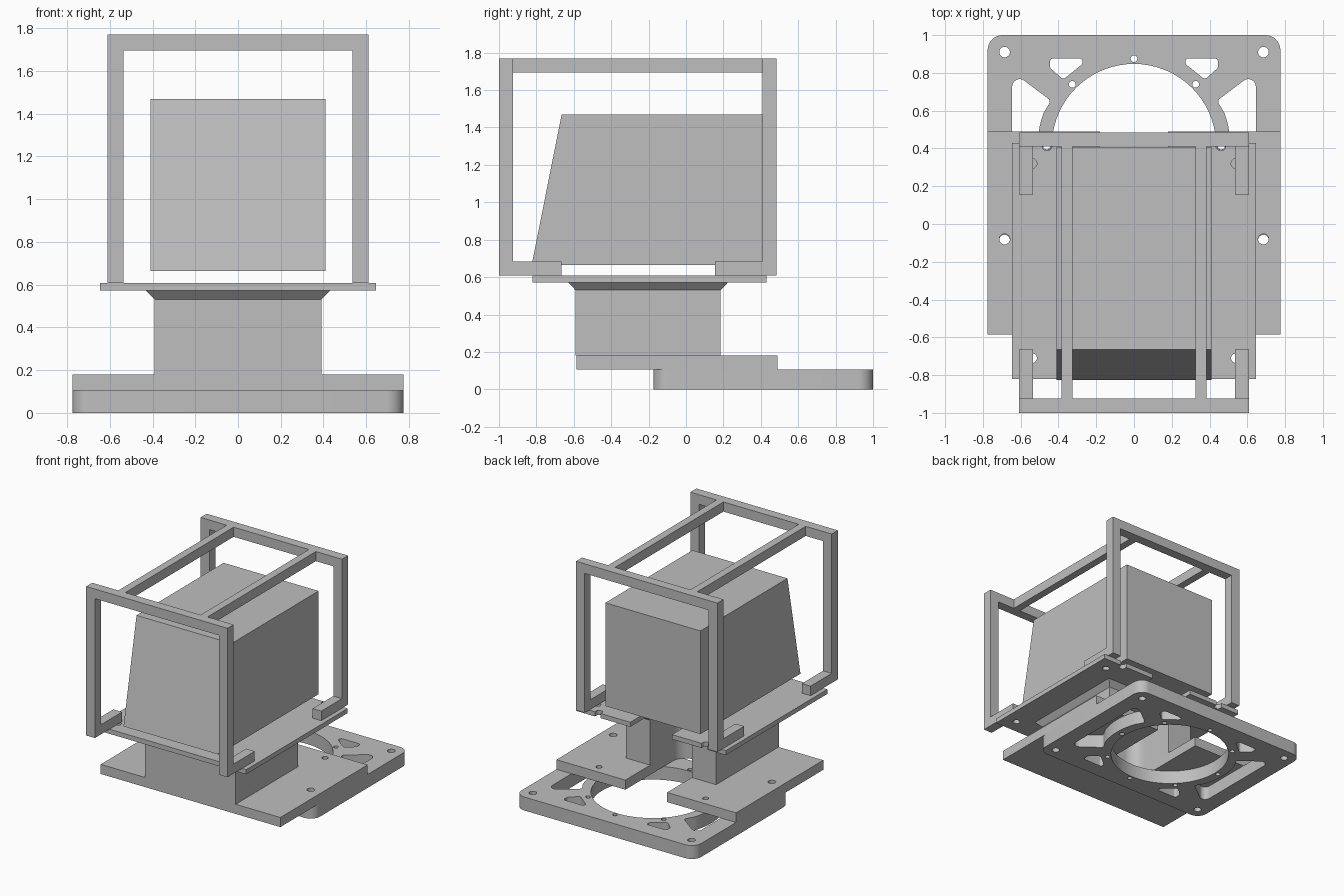
import bpy
import bmesh
import math
from mathutils import Vector

cube = bpy.data.objects.get("Cube")
if cube:
    bpy.data.objects.remove(cube, do_unlink=True)

grey = bpy.data.materials.new("plain grey")
grey.use_nodes = True
colour = (0.52, 0.52, 0.52, 1)
grey.diffuse_color = colour
grey.node_tree.nodes["Principled BSDF"].inputs["Base Color"].default_value = colour

parts = []
SLOT, SLOT_END = 0.18, -0.2       # cable slot shared by the stacked parts
CY = 0.4125                       # centre of the base plate


def finish(name, bm):
    bmesh.ops.remove_doubles(bm, verts=bm.verts, dist=1e-5)
    bmesh.ops.recalc_face_normals(bm, faces=bm.faces)
    mesh = bpy.data.meshes.new(name)
    bm.to_mesh(mesh)
    bm.free()
    mesh.materials.clear()
    mesh.materials.append(grey)
    obj = bpy.data.objects.new(name, mesh)
    bpy.context.collection.objects.link(obj)
    parts.append(obj)
    return obj


def rounded(corners, steps=8):
    """Polygon from (x, y[, radius]) corners with true arc fillets."""
    out = []
    n = len(corners)
    for i, c in enumerate(corners):
        p = Vector(c[:2])
        if len(c) < 3:
            out.append(p)
            continue
        a = (Vector(corners[i - 1][:2]) - p).normalized()
        b = (Vector(corners[(i + 1) % n][:2]) - p).normalized()
        half = a.angle(b) / 2
        reach, w = c[2] / math.tan(half), math.sin(half)
        start, end = p + a * reach, p + b * reach
        for k in range(steps + 1):
            t = k / steps
            u, v, q = (1 - t) ** 2, 2 * w * t * (1 - t), t * t
            out.append((start * u + p * v + end * q) / (u + v + q))
    return out


def circle(x, y, r, n=24):
    return [Vector((x + r * math.cos(math.tau * i / n), y + r * math.sin(math.tau * i / n)))
            for i in range(n)]


def plate(name, loops, z0, z1):
    """Flat plate: first loop is the outline, the others are holes."""
    curve = bpy.data.curves.new(name, "CURVE")
    curve.dimensions = "2D"
    curve.fill_mode = "BOTH"
    curve.extrude = (z1 - z0) / 2
    for loop in loops:
        spline = curve.splines.new("POLY")
        spline.points.add(len(loop) - 1)
        for point, p in zip(spline.points, loop):
            point.co = (p.x, p.y, 0, 1)
        spline.use_cyclic_u = True
    temp = bpy.data.objects.new("temp", curve)
    bpy.context.collection.objects.link(temp)
    bpy.context.view_layer.update()
    mesh = bpy.data.meshes.new_from_object(temp.evaluated_get(bpy.context.evaluated_depsgraph_get()))
    bm = bmesh.new()
    bm.from_mesh(mesh)
    bmesh.ops.translate(bm, verts=bm.verts, vec=(0, 0, (z0 + z1) / 2))
    bpy.data.objects.remove(temp, do_unlink=True)
    bpy.data.curves.remove(curve)
    bpy.data.meshes.remove(mesh)
    return finish(name, bm)


def loft(name, levels):
    """Solid through (z, outline) levels with matching point counts."""
    bm = bmesh.new()
    rings = [[bm.verts.new((p.x, p.y, z)) for p in outline] for z, outline in levels]
    n = len(rings[0])
    for low, high in zip(rings, rings[1:]):
        for i in range(n):
            j = (i + 1) % n
            bm.faces.new((low[i], low[j], high[j], high[i]))
    bm.faces.new(rings[0][::-1])
    bm.faces.new(rings[-1])
    return finish(name, bm)


def box(name, x, y, z):
    outline = [Vector(p) for p in ((x[0], y[0]), (x[1], y[0]), (x[1], y[1]), (x[0], y[1]))]
    return loft(name, [(z[0], outline), (z[1], outline)])


def slotted(x, y0, y1, notch=()):
    """Rectangle with the cable slot, and optional notches, in its back edge."""
    right = [(x, y0), (x, y1), *notch, (SLOT, y1), (SLOT, SLOT_END, 0.1)]
    left = [(-c[0], *c[1:]) for c in reversed(right)]
    return rounded(right + left)


def flip(loop, sx, sy):
    return [Vector((p.x * sx, CY + p.y * sy)) for p in loop]


# Base plate with round opening, screw holes and lightening cutouts
base = [rounded([(sx * 0.775, CY + sy * 0.5875, 0.08)
                 for sx, sy in ((-1, -1), (1, -1), (1, 1), (-1, 1))]),
        circle(0, CY, 0.435, 72)]
for i in range(8):
    a = math.tau * i / 8
    base.append(circle(0.4625 * math.sin(a), CY + 0.4625 * math.cos(a), 0.018, 16))
triangle = rounded([(0.235, 0.465, 0.02), (0.445, 0.465, 0.02),
                    (0.445, 0.415, 0.015), (0.375, 0.352, 0.02)])
arc = [(0.51 * math.cos(math.radians(a)), 0.51 * math.sin(math.radians(a)))
       for a in range(-20, 21, 4)]
window = rounded([(0.645, -0.395, 0.04), (0.44, -0.24, 0.02), *arc,
                  (0.44, 0.24, 0.02), (0.645, 0.395, 0.04)])
for sx in (-1, 1):
    base.append(flip(window, sx, 1))
    for sy in (-1, 1):
        base.append(flip(triangle, sx, sy))
        base.append(circle(sx * 0.685, CY + sy * 0.4975, 0.028))
plate("base_plate", base, 0, 0.105)

# Mounting plate that overlaps the base
mount = [slotted(0.775, -0.585, 0.49)]
for sx in (-1, 1):
    mount += [circle(sx * 0.685, -0.08, 0.028), circle(sx * 0.46, 0.415, 0.022)]
plate("mounting_plate", mount, 0.105, 0.18)

# Slotted column with a flared top
shaft = slotted(0.39, -0.59, 0.185)
loft("column", [(0.18, shaft), (0.53, shaft), (0.572, slotted(0.43, -0.63, 0.225))])

# Deck carrying the cage
notch = ((0.485, 0.43), (0.485, 0.39, 0.02), (0.435, 0.39, 0.02), (0.435, 0.43))
deck = [slotted(0.645, -0.82, 0.43, notch)]
for sx in (-1, 1):
    deck += [circle(sx * 0.54, y, 0.026) for y in (-0.71, 0.32)]
plate("deck", deck, 0.572, 0.608)

# Main block with a sloping front
loft("body_block", [
    (z, [Vector((-0.41, front)), Vector((0.41, front)), Vector((0.41, 0.408)), Vector((-0.41, 0.408))])
    for z, front in ((0.665, -0.825), (1.47, -0.665))])

# Cage: two upright frames, feet and top rails
LOW, TOP, BAR = 0.608, 1.77, 0.075
for end, y, foot in (("front", (-1.0, -0.925), (-0.925, -0.665)),
                     ("back", (0.41, 0.485), (0.155, 0.41))):
    box(end + "_top_bar", (-0.61, 0.61), y, (TOP - BAR, TOP))
    for side, x in (("right", (-0.61, -0.535)), ("left", (0.535, 0.61))):
        box(f"{end}_{side}_post", x, y, (LOW, TOP - BAR))
        box(f"{end}_{side}_foot", x, foot, (LOW, LOW + BAR))
for side, x in (("right", (-0.385, -0.325)), ("left", (0.325, 0.385))):
    box(side + "_top_rail", x, (-0.925, 0.41), (TOP - BAR, TOP))

# Smooth the round walls, keep hard edges
bpy.ops.object.select_all(action="DESELECT")
for obj in parts:
    obj.select_set(True)
bpy.context.view_layer.objects.active = parts[0]
bpy.ops.object.shade_smooth_by_angle(angle=math.radians(30))
